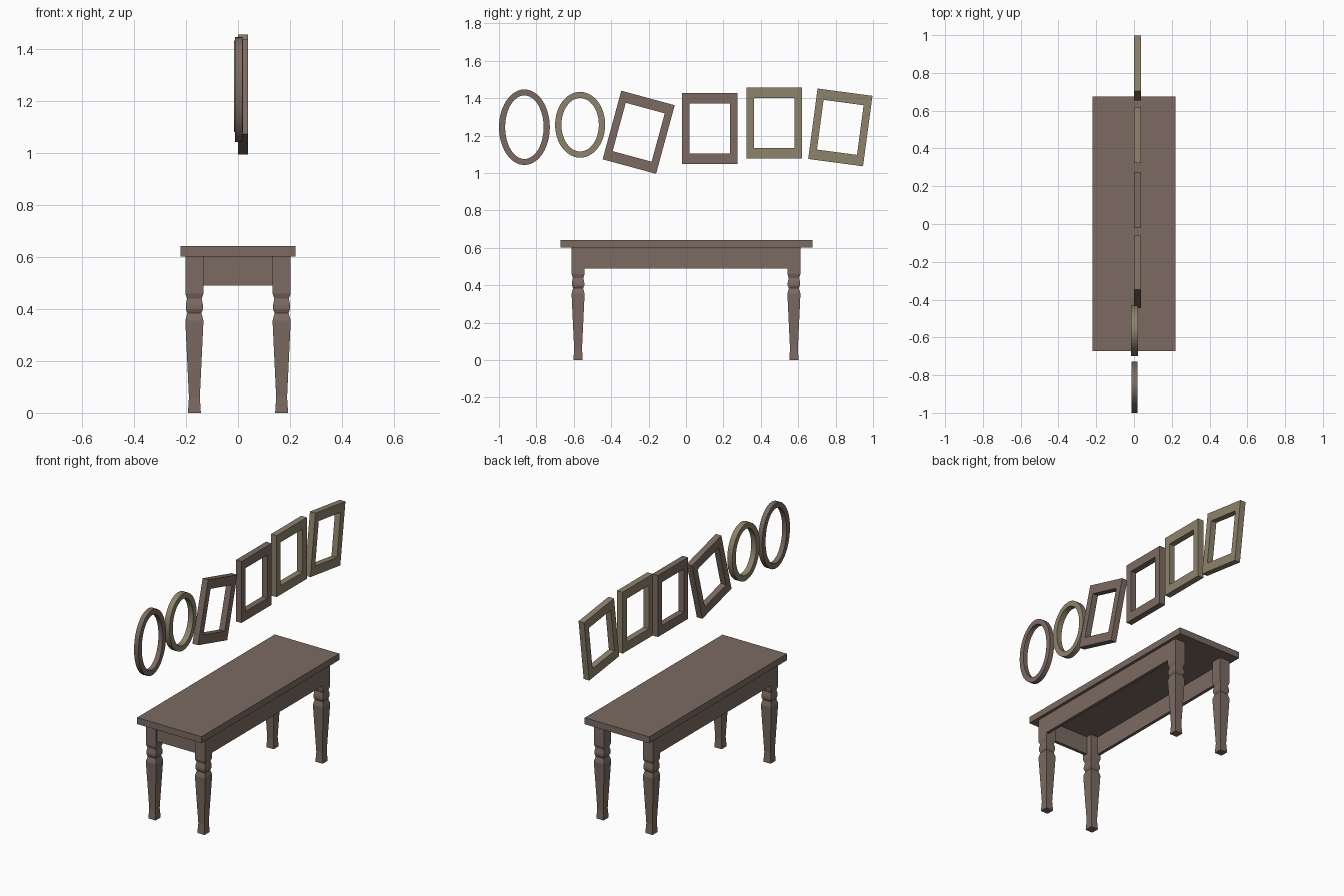
import bpy, math
from mathutils import Matrix, Vector

if "Cube" in bpy.data.objects:
    bpy.data.objects.remove(bpy.data.objects["Cube"])


def material(name, rgb):
    m = bpy.data.materials.new(name)
    m.diffuse_color = (*rgb, 1)
    m.use_nodes = True
    m.node_tree.nodes["Principled BSDF"].inputs["Base Color"].default_value = m.diffuse_color
    return m


brown = material("brown wood", (0.2, 0.147, 0.12))
tan = material("tan wood", (0.27, 0.225, 0.148))


def add_mesh(name, verts, faces, mat):
    me = bpy.data.meshes.new(name)
    me.from_pydata(verts, [], faces)
    me.materials.append(mat)
    ob = bpy.data.objects.new(name, me)
    bpy.context.collection.objects.link(ob)
    return ob


def box(name, x0, x1, y0, y1, z0, z1, mat):
    v = [(x, y, z) for z in (z0, z1) for x, y in ((x0, y0), (x1, y0), (x1, y1), (x0, y1))]
    f = [(3, 2, 1, 0), (4, 5, 6, 7)] + [(i, (i + 1) % 4, (i + 1) % 4 + 4, i + 4) for i in range(4)]
    return add_mesh(name, v, f, mat)


def ring(name, outer, inner, centre, x0, x1, angle, mat, smooth=False):
    """Extruded picture frame in the yz plane, from two outlines of equal length."""
    n = len(outer)
    rot = Matrix.Rotation(math.radians(angle), 3, 'X')
    v = []
    for x, loop in ((x0, outer), (x0, inner), (x1, inner), (x1, outer)):
        for y, z in loop:
            p = rot @ Vector((0, y, z))
            v.append((x, p.y + centre[0], p.z + centre[1]))
    f = []
    for k in range(4):
        a, b = k * n, (k + 1) % 4 * n
        for i in range(n):
            j = (i + 1) % n
            f.append((a + i, b + i, b + j, a + j))
    ob = add_mesh(name, v, f, mat)
    if smooth:
        bpy.ops.object.select_all(action='DESELECT')
        bpy.context.view_layer.objects.active = ob
        ob.select_set(True)
        bpy.ops.object.shade_smooth_by_angle(angle=math.radians(30))


def rect(w, h):
    return [(-w, -h), (w, -h), (w, h), (-w, h)]


def oval(w, h, n=48):
    return [(w * math.cos(t * math.tau / n), h * math.sin(t * math.tau / n)) for t in range(n)]


# Bench top and aprons
box("bench_top", -0.221, 0.221, -0.672, 0.675, 0.603, 0.643, brown)
for side, s in (("left", -1), ("right", 1)):
    a, b = sorted((s * 0.203, s * 0.183))
    box(side + "_apron", a, b, -0.575, 0.575, 0.49, 0.603, brown)
box("front_apron", -0.17, 0.17, -0.6, -0.58, 0.49, 0.603, brown)

# Square carved legs: (height, half width)
PROFILE = [(0, 0.025), (0.06, 0.021), (0.355, 0.035), (0.385, 0.027), (0.40, 0.033),
           (0.415, 0.033), (0.44, 0.028), (0.46, 0.035), (0.603, 0.035)]
for sx in (-1, 1):
    for sy in (-1, 1):
        verts = [(sx * 0.168 + x, sy * 0.577 + y, z) for z, r in PROFILE for x, y in rect(r, r)]
        faces = [(3, 2, 1, 0)]
        for k in range(len(PROFILE) - 1):
            faces += [(4 * k + i, 4 * k + (i + 1) % 4, 4 * k + 4 + (i + 1) % 4, 4 * k + 4 + i)
                      for i in range(4)]
        add_mesh("leg", verts, faces, brown)

# Oval frames
ring("oval_frame_large", oval(0.136, 0.202), oval(0.103, 0.17), (-0.864, 1.245),
     -0.012, 0.018, 0, brown, True)
ring("oval_frame_small", oval(0.134, 0.176), oval(0.1, 0.143), (-0.566, 1.258),
     -0.015, 0.02, 0, tan, True)

# Rectangular frames
for centre, angle, mat in (((-0.253, 1.218), -15.2, brown), ((0.127, 1.239), 0, brown),
                           ((0.471, 1.268), 0, tan), ((0.825, 1.244), -7.6, tan)):
    ring("rectangular_frame", rect(0.148, 0.19), rect(0.108, 0.134), centre,
         0, 0.038, angle, mat)
